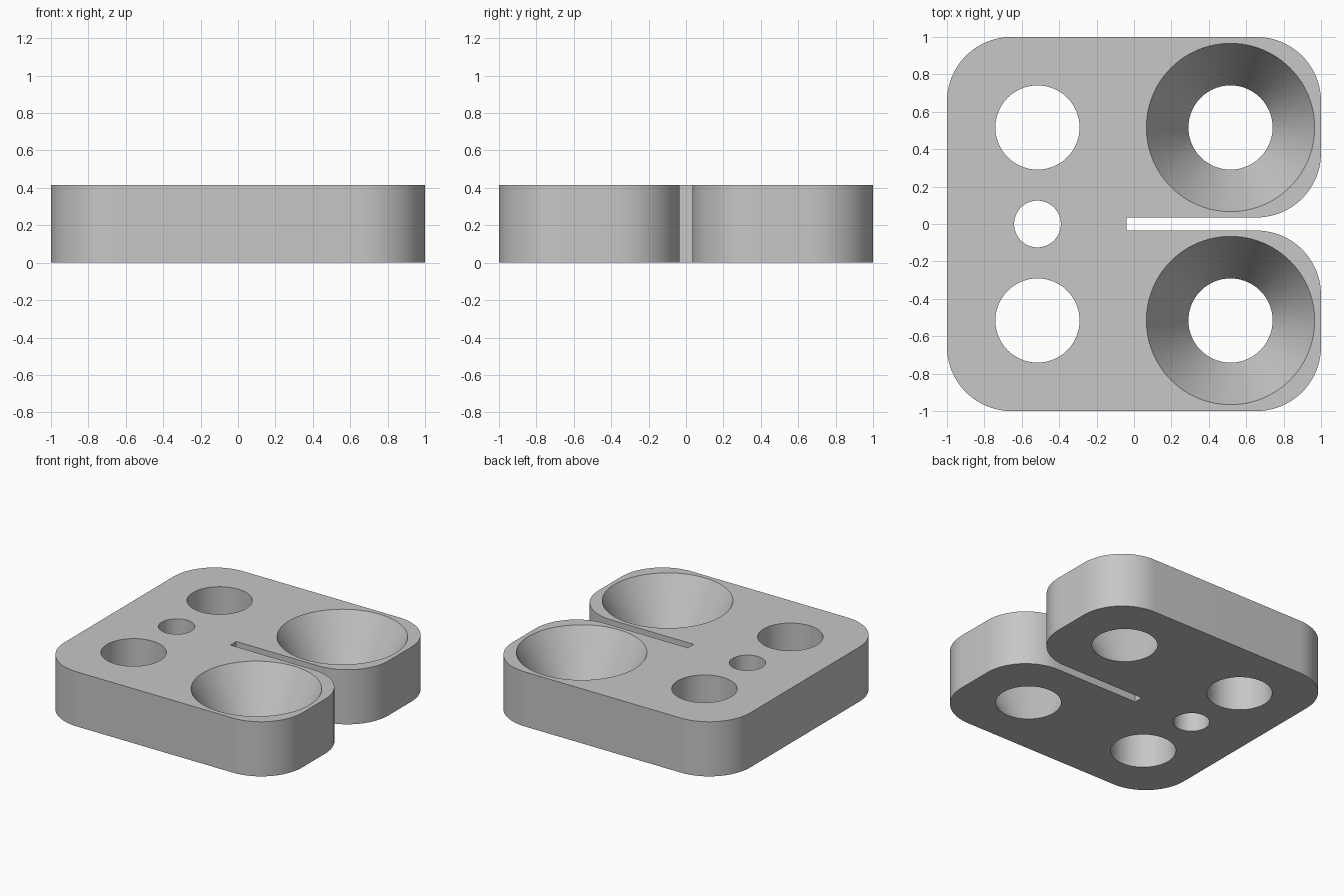
import bpy, bmesh
from math import cos, sin, pi, radians

cube = bpy.data.objects.get("Cube")
if cube:
    bpy.data.objects.remove(cube, do_unlink=True)

HEIGHT = 0.415
CORNER = 0.345
SLOT = 0.035        # half width of the slot
SLOT_END = -0.04    # closed end of the slot
HOLE = 0.225
FLARE = 0.45
SPACING = 0.516

grey = bpy.data.materials.new("light grey")
grey.use_nodes = True
colour = (0.57, 0.57, 0.57, 1)
grey.diffuse_color = colour
grey.node_tree.nodes["Principled BSDF"].inputs["Base Color"].default_value = colour


def arc(cx, cy, radius, start, sweep, steps):
    angles = [radians(start + sweep * i / steps) for i in range(steps + 1)]
    return [(cx + radius * cos(a), cy + radius * sin(a)) for a in angles]


def circle(cx, cy, radius):
    return arc(cx, cy, radius, 0, 360, 96)[:-1]


# Outline: upper half from slot end to back corner, mirrored for the front half
inner = 1 - CORNER
half = [(SLOT_END, SLOT)]
half += arc(inner, SLOT + CORNER, CORNER, -90, 90, 20)
half += arc(inner, inner, CORNER, 0, 90, 20)
half += arc(-inner, inner, CORNER, 90, 90, 20)
outline = half + [(x, -y) for x, y in reversed(half)]

# Each wall pairs a bottom loop with a top loop
walls = [(outline, outline)]
small = circle(-SPACING, 0, 0.125)
walls.append((small, small))
for y in (-SPACING, SPACING):
    plain = circle(-SPACING, y, HOLE)
    walls.append((plain, plain))
    walls.append((circle(SPACING, y, HOLE), circle(SPACING, y, FLARE)))

bm = bmesh.new()


def add_loop(points, z):
    verts = [bm.verts.new((x, y, z)) for x, y in points]
    edges = [bm.edges.new((verts[i - 1], verts[i])) for i in range(len(verts))]
    return verts, edges


bottom_edges, top_edges, wall_loops = [], [], []
for lower, upper in walls:
    low_verts, low_edges = add_loop(lower, 0)
    top_verts, up_edges = add_loop(upper, HEIGHT)
    bottom_edges += low_edges
    top_edges += up_edges
    wall_loops.append((low_verts, top_verts))

# Flat top and underside with the holes left open
bmesh.ops.triangle_fill(bm, edges=bottom_edges, use_beauty=True, normal=(0, 0, -1))
bmesh.ops.triangle_fill(bm, edges=top_edges, use_beauty=True, normal=(0, 0, 1))

# Outer wall, straight holes and flared holes
for low, top in wall_loops:
    for i in range(len(low)):
        bm.faces.new((low[i - 1], low[i], top[i], top[i - 1]))
bmesh.ops.recalc_face_normals(bm, faces=bm.faces[:])

mesh = bpy.data.meshes.new("slotted_block")
bm.to_mesh(mesh)
bm.free()
mesh.materials.append(grey)
block = bpy.data.objects.new("slotted_block", mesh)
bpy.context.collection.objects.link(block)

bpy.ops.object.select_all(action='DESELECT')
block.select_set(True)
bpy.context.view_layer.objects.active = block
bpy.ops.object.shade_smooth_by_angle(angle=pi / 6)
